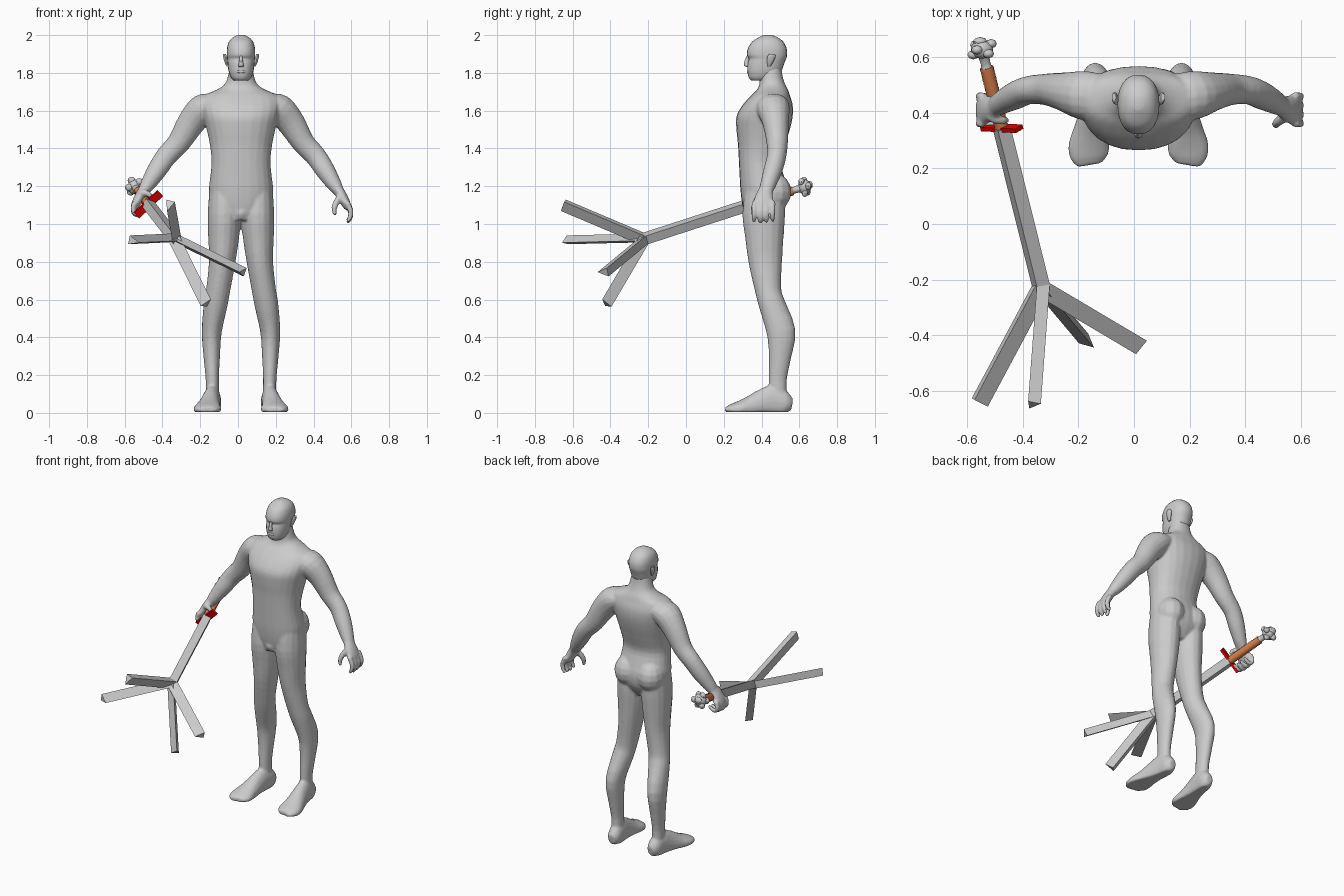
import bpy, bmesh, math
from mathutils import Vector, Matrix

cube = bpy.data.objects.get("Cube")
if cube:
    bpy.data.objects.remove(cube, do_unlink=True)

MID = 0.016  # the figure stands slightly off the middle


def material(name, color):
    m = bpy.data.materials.new(name)
    m.use_nodes = True
    m.diffuse_color = (*color, 1)
    m.node_tree.nodes["Principled BSDF"].inputs["Base Color"].default_value = (*color, 1)
    return m


GREY = material("plain grey", (0.6, 0.6, 0.6))
RED = material("guard red", (0.8, 0.0, 0.0))
ORANGE = material("grip orange", (0.7, 0.21, 0.07))


def finish(name, bm, mat, smooth=None, shift=0):
    bmesh.ops.translate(bm, verts=bm.verts, vec=(shift, 0, 0))
    bmesh.ops.recalc_face_normals(bm, faces=bm.faces)
    me = bpy.data.meshes.new(name)
    bm.to_mesh(me)
    bm.free()
    me.materials.append(mat)
    ob = bpy.data.objects.new(name, me)
    bpy.context.collection.objects.link(ob)
    if smooth:
        bpy.ops.object.select_all(action="DESELECT")
        ob.select_set(True)
        bpy.context.view_layer.objects.active = ob
        bpy.ops.object.shade_smooth_by_angle(angle=math.radians(smooth))
    return ob


def resample(pts, steps):
    """Insert points on a smooth curve through the given ones."""
    p = [Vector(q) for q in (pts[0], *pts, pts[-1])]
    out = []
    for a, b, c, d in zip(p, p[1:], p[2:], p[3:]):
        for k in range(steps):
            t = k / steps
            out.append(b + (c - a) * (t / 2) + (a * 2 - b * 5 + c * 4 - d) * (t * t / 2)
                       + (b * 3 - a - c * 3 + d) * (t ** 3 / 2))
    return out + [p[-1]]


def tube(bm, pts, ref=(0, 1, 0), sides=16, power=1.0, flat=False, steps=3):
    """Loft through points (x, y, z, radius along ref, radius across)."""
    ref = Vector(ref)
    pts = resample(pts, steps)
    rings = []
    for i, p in enumerate(pts):
        c = Vector(p[:3])
        t = Vector(pts[min(i + 1, len(pts) - 1)][:3]) - Vector(pts[max(i - 1, 0)][:3])
        t = Vector((0, 0, 1)) if flat else t.normalized()
        u = (ref - t * ref.dot(t)).normalized()
        v = t.cross(u)
        ring = []
        for k in range(sides):
            a = 2 * math.pi * k / sides
            s, co = (math.copysign(abs(w) ** power, w) for w in (math.sin(a), math.cos(a)))
            ring.append(bm.verts.new(c + u * co * p[3] + v * s * p[4]))
        rings.append(ring)
    for a, b in zip(rings, rings[1:]):
        for k in range(sides):
            n = (k + 1) % sides
            bm.faces.new((a[k], a[n], b[n], b[k]))
    bm.faces.new(rings[0])
    bm.faces.new(rings[-1])


def profile(bm, rows, power=1.0):
    """Upright loft from rows (z, front y, back y, half width)."""
    tube(bm, [(0, (f + b) / 2, z, (b - f) / 2, w) for z, f, b, w in rows],
         sides=24, power=power, flat=True)


def ball(bm, c, size, seg=12):
    m = Matrix.Translation(c) @ Matrix.Diagonal((*size, 1))
    bmesh.ops.create_uvsphere(bm, u_segments=seg, v_segments=seg // 2 + 2, radius=1, matrix=m)


# Torso and neck
body = bmesh.new()
profile(body, [(1.02, .315, .48, .07), (1.1, .298, .53, .155), (1.18, .288, .54, .17),
               (1.25, .284, .52, .163), (1.33, .28, .5, .156), (1.42, .275, .525, .165),
               (1.5, .267, .55, .182), (1.57, .267, .565, .2), (1.63, .3, .565, .212),
               (1.68, .345, .55, .195), (1.71, .375, .54, .13), (1.74, .388, .525, .086),
               (1.78, .39, .512, .07), (1.83, .395, .505, .06)], power=.9)
ball(body, (0, .328, 1.06), (.036, .03, .036))

for s in (1, -1):
    # Legs
    tube(body, [(s * x, y, z, ry, rx) for x, y, z, ry, rx in (
        (.09, .42, 1.2, .105, .077), (.089, .412, 1.05, .113, .087), (.092, .415, .93, .102, .082),
        (.1, .42, .8, .089, .07), (.121, .435, .65, .07, .064), (.135, .457, .57, .071, .063),
        (.155, .503, .43, .077, .053), (.155, .498, .3, .06, .044), (.152, .485, .17, .048, .035),
        (.15, .49, .05, .047, .037))])
    ball(body, (s * .085, .465, 1.17), (.085, .094, .1))
    # Feet
    tube(body, [(s * x, y, z, rz, rx) for x, y, z, rz, rx in (
        (.145, .562, .045, .03, .022), (.147, .53, .05, .06, .042), (.152, .47, .06, .09, .045),
        (.16, .41, .05, .078, .05), (.17, .34, .03, .06, .062), (.178, .28, .02, .043, .074),
        (.178, .24, .018, .03, .068), (.174, .212, .018, .014, .046))], ref=(0, 0, 1))
    # Arms
    tube(body, [(s * x, y, z, ry, r) for x, y, z, ry, r in (
        (.14, .455, 1.635, .085, .055), (.2, .462, 1.61, .088, .08), (.265, .475, 1.535, .07, .074),
        (.33, .483, 1.43, .057, .061), (.395, .48, 1.36, .051, .056), (.445, .46, 1.285, .05, .052),
        (.493, .435, 1.21, .042, .04), (.52, .42, 1.17, .036, .028))])
    # Hands
    tube(body, [(s * x, y, z, ry, r) for x, y, z, ry, r in (
        (.508, .425, 1.19, .036, .028), (.533, .415, 1.15, .046, .028),
        (.557, .41, 1.105, .057, .024), (.567, .408, 1.08, .052, .018))])
    # Loose fingers on the left hand, a closed fist round the grip on the right
    if s > 0:
        finger = ((.56, 1.11), (.58, 1.065), (.578, 1.03), (.562, 1.005))
        thumb = ((.532, .39, 1.15), (.505, .37, 1.115), (.493, .358, 1.08), (.498, .354, 1.045))
    else:
        finger = ((.56, 1.11), (.572, 1.07), (.55, 1.045), (.505, 1.07))
        thumb = ((.532, .39, 1.16), (.51, .375, 1.165), (.485, .372, 1.155), (.47, .372, 1.13))
    for i in range(4):
        y, lift = .36 + .033 * i, .006 * abs(i - 1.2)
        tube(body, [(s * x, y, z + lift, r, r) for (x, z), r in
                    zip(finger, (.015, .0145, .0135, .01))], sides=8)
    tube(body, [(s * x, y, z, r, r) for (x, y, z), r in
                zip(thumb, (.021, .018, .015, .01))], sides=8)

for v in body.verts:
    v.co.z = max(v.co.z, 0.004)
body_ob = finish("body", body, GREY, shift=MID)
remesh = body_ob.modifiers.new("blend parts", "REMESH")
remesh.mode = "VOXEL"
remesh.voxel_size = 0.0075
remesh.use_smooth_shade = True
relax = body_ob.modifiers.new("relax", "SMOOTH")
relax.factor = 0.5
relax.iterations = 4

# Head
head = bmesh.new()
profile(head, [(1.76, .345, .44, .038), (1.775, .332, .47, .053), (1.81, .325, .505, .066),
               (1.85, .326, .52, .071), (1.875, .332, .53, .073), (1.895, .322, .535, .075),
               (1.93, .328, .533, .074), (1.965, .35, .515, .064), (1.988, .385, .485, .043),
               (2.0, .41, .455, .018)], power=.88)
finish("head", head, GREY, 50, MID)

# Nose, lips and ears
face = bmesh.new()
tube(face, [(0, .33, 1.89, .008, .008), (0, .322, 1.86, .013, .01), (0, .322, 1.838, .014, .015),
            (0, .333, 1.83, .008, .012)], sides=8, flat=True)
ball(face, (0, .33, 1.807), (.024, .008, .009))
finish("nose_and_lips", face, GREY, 50, MID)
for s, side in ((1, "left"), (-1, "right")):
    ear = bmesh.new()
    tube(ear, [(s * .07, .44, 1.835, .008, .007), (s * .078, .445, 1.855, .016, .009),
               (s * .085, .452, 1.885, .022, .01), (s * .088, .455, 1.9, .014, .008)],
         sides=10, flat=True)
    finish(side + "_ear", ear, GREY, 50, MID)

# Weapon frame: the axis runs from the guard out to the hub
GUARD, HUB = Vector((-.475, .345, 1.105)), Vector((-.333, -.225, .92))
AXIS = (HUB - GUARD).normalized()


def prism(name, start, end, up, section, mat):
    """Extrude a 2D section from start to end; its second axis follows up."""
    d = (end - start).normalized()
    up = Vector(up)
    v = (up - d * up.dot(d)).normalized()
    u = d.cross(v)
    bm = bmesh.new()
    a, b = ([bm.verts.new(p + u * x + v * y) for x, y in section] for p in (start, end))
    n = len(section)
    for k in range(n):
        bm.faces.new((a[k], a[(k + 1) % n], b[(k + 1) % n], b[k]))
    bm.faces.new(a)
    bm.faces.new(b)
    return finish(name, bm, mat)


def rect(w, h):
    return [(-w, -h), (w, -h), (w, h), (-w, h)]


# Blade, guard and four splayed prongs
prism("blade", GUARD, HUB, (.35, 0, .94), rect(.025, .025), GREY)
prism("guard", GUARD - AXIS * .008, GUARD + AXIS * .008, (.72, 0, .69), rect(.021, .086), RED)
for name, tip, up in (("upper", (-.365, -.65, 1.1), (.25, 0, .94)),
                      ("right", (-.555, -.64, .91), (-.94, 0, .2)),
                      ("left", (.025, -.437, .745), (.94, 0, -.35)),
                      ("lower", (-.165, -.425, .58), (-.1, 0, -.94))):
    prism(name + "_prong", HUB, Vector(tip), up,
          [(-.024, .026), (.024, .026), (0, -.035)], GREY)


def along(t):
    return GUARD - AXIS * t


# Ridged grip
grip = bmesh.new()
RIDGES = 18
tube(grip, [(*along(.235 * i / (2 * RIDGES)), r, r) for i in range(2 * RIDGES + 1)
            for r in [.026 if i % 2 else .0235]], ref=(0, 0, 1), sides=14, steps=1)
finish("grip", grip, ORANGE, 60)

# Knobbly pommel
pommel = bmesh.new()
tube(pommel, [(*along(t), r, r) for t, r in ((.23, .022), (.25, .018), (.3, .024))],
     ref=(0, 0, 1), sides=10)
centre = along(.305)
ball(pommel, centre, (.042, .036, .04), 10)
side = AXIS.cross(Vector((0, 0, 1))).normalized()
over = side.cross(AXIS)
for k in range(6):
    a = math.tau * k / 6
    out = side * math.cos(a) + over * math.sin(a)
    ball(pommel, centre + out * .036 + AXIS * .012 * (-1) ** k, (.021, .017, .02), 8)
ball(pommel, centre - AXIS * .03, (.026, .016, .022), 8)
finish("pommel", pommel, GREY, 40)
